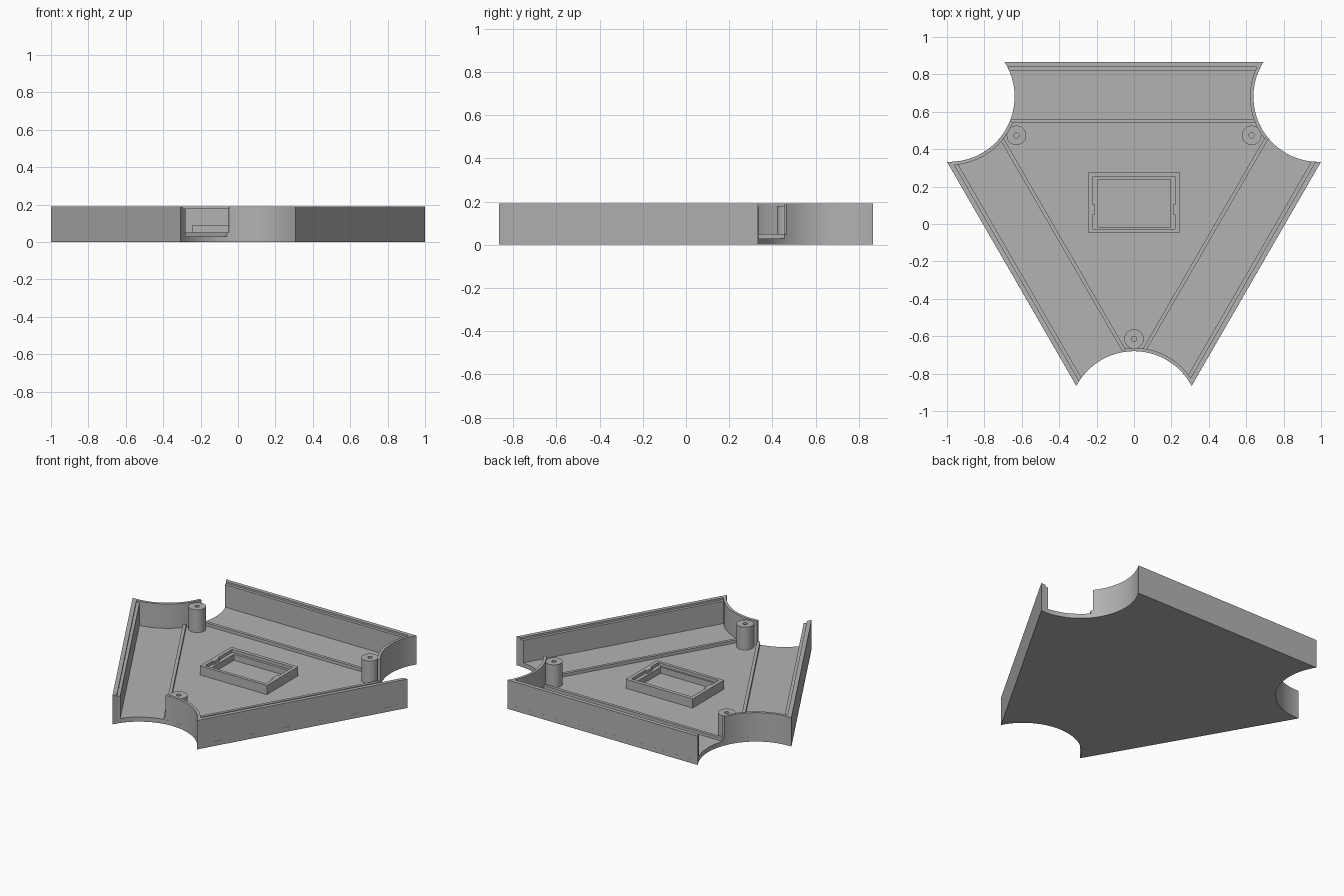
import bpy, bmesh, math
from mathutils import Matrix

cube = bpy.data.objects.get("Cube")
if cube:
    bpy.data.objects.remove(cube, do_unlink=True)

CENTRE_Y = 0.111            # centre of the threefold symmetry
SIDE = 0.755                # centre to outer side
CORNER, R = 1.139, 0.348    # scooped corner circles
FLOOR, TOP = 0.03, 0.19

grey = bpy.data.materials.new("plain_grey")
grey.use_nodes = True
grey.diffuse_color = (0.45, 0.45, 0.45, 1)
grey.node_tree.nodes["Principled BSDF"].inputs["Base Color"].default_value = (0.45, 0.45, 0.45, 1)


def finish(name, bm, turn=0):
    """Turn about the tray centre, move into place and make an object."""
    bm.transform(Matrix.Translation((0, CENTRE_Y, 0)) @ Matrix.Rotation(math.radians(turn), 4, 'Z'))
    bmesh.ops.recalc_face_normals(bm, faces=bm.faces)
    mesh = bpy.data.meshes.new(name)
    bm.to_mesh(mesh)
    bm.free()
    mesh.materials.append(grey)
    obj = bpy.data.objects.new(name, mesh)
    bpy.context.collection.objects.link(obj)
    bpy.ops.object.select_all(action='DESELECT')
    obj.select_set(True)
    bpy.context.view_layer.objects.active = obj
    bpy.ops.object.shade_smooth_by_angle(angle=math.radians(30))
    return obj


def prism(name, pts, z0, z1, turn=0):
    bm = bmesh.new()
    face = bm.faces.new([bm.verts.new((x, y, z0)) for x, y in pts])
    top = bmesh.ops.extrude_face_region(bm, geom=[face])["geom"]
    bmesh.ops.translate(bm, vec=(0, 0, z1 - z0),
                        verts=[v for v in top if isinstance(v, bmesh.types.BMVert)])
    return finish(name, bm, turn)


def ring(name, outer, inner, z0, z1, turn=0):
    """Upright tube between two matching closed outlines."""
    bm = bmesh.new()
    loops = [[bm.verts.new((x, y, z)) for x, y in pts]
             for pts, z in ((outer, z0), (outer, z1), (inner, z1), (inner, z0))]
    n = len(outer)
    for k in range(4):
        a, b = loops[k], loops[(k + 1) % 4]
        for i in range(n):
            j = (i + 1) % n
            bm.faces.new((a[i], a[j], b[j], b[i]))
    return finish(name, bm, turn)


def arc(cx, cy, r, a0, a1, n):
    angles = [math.radians(a0 + (a1 - a0) * i / n) for i in range(n + 1)]
    return [(cx + r * math.cos(a), cy + r * math.sin(a)) for a in angles]


def circle(cx, cy, r, n=32):
    return arc(cx, cy, r, 0, 360, n)[:-1]


def rect(x0, x1, y0, y1):
    return [(x0, y0), (x1, y0), (x1, y1), (x0, y1)]


def strip(d0, d1, n=6):
    """Band parallel to the back side, its ends cut by the corner scoops."""
    cx, cy = CORNER * math.cos(math.radians(30)), CORNER / 2
    right = []
    for i in range(n + 1):
        d = d0 + (d1 - d0) * i / n
        right.append((cx - math.sqrt(R * R - (d - cy) ** 2), d))
    return right + [(-x, y) for x, y in reversed(right)]


# Floor plate with three scooped corners
half = math.degrees(math.acos(0.308 / R))
outline = []
for turn in (0, 120, 240):
    t = math.radians(turn)
    for x, y in arc(0, -CORNER, R, 180 - half, half, 32):
        outline.append((x * math.cos(t) - y * math.sin(t), x * math.sin(t) + y * math.cos(t)))
prism("floor_plate", outline, 0, FLOOR)

# Parts repeated on each side and corner
for label, turn in (("back", 0), ("left", 240), ("right", 120)):
    prism(label + "_side_wall", strip(SIDE - 0.026, SIDE), FLOOR, TOP, turn)
    prism(label + "_wall_ledge", strip(SIDE - 0.045, SIDE - 0.026), FLOOR, 0.178, turn)
    prism(label + "_floor_ridge", strip(0.43, 0.45), FLOOR, 0.05, turn)
    curve = arc(0, -CORNER, R, 32, 98, 28) + arc(0, -CORNER, R + 0.018, 98, 32, 28)
    prism(label + "_corner_wall", curve, FLOOR, TOP, turn)
    ring(label + "_screw_post", circle(0, -0.726, 0.052), circle(0, -0.726, 0.014),
         FLOOR, 0.18, turn)

# Rectangular holder with an inner ledge and two clips
y = -CENTRE_Y
outer = rect(-0.243, 0.243, y - 0.047, y + 0.278)
middle = rect(-0.22, 0.22, y - 0.026, y + 0.254)
inner = rect(-0.196, 0.196, y - 0.015, y + 0.237)
ring("holder_frame", outer, middle, FLOOR, 0.09)
ring("holder_ledge", middle, inner, FLOOR, 0.07)
for label, s in (("left", 1), ("right", -1)):
    xs = sorted((s * 0.22, s * 0.208))
    prism(label + "_holder_clip", rect(xs[0], xs[1], y + 0.05, y + 0.105), 0.07, 0.09)
